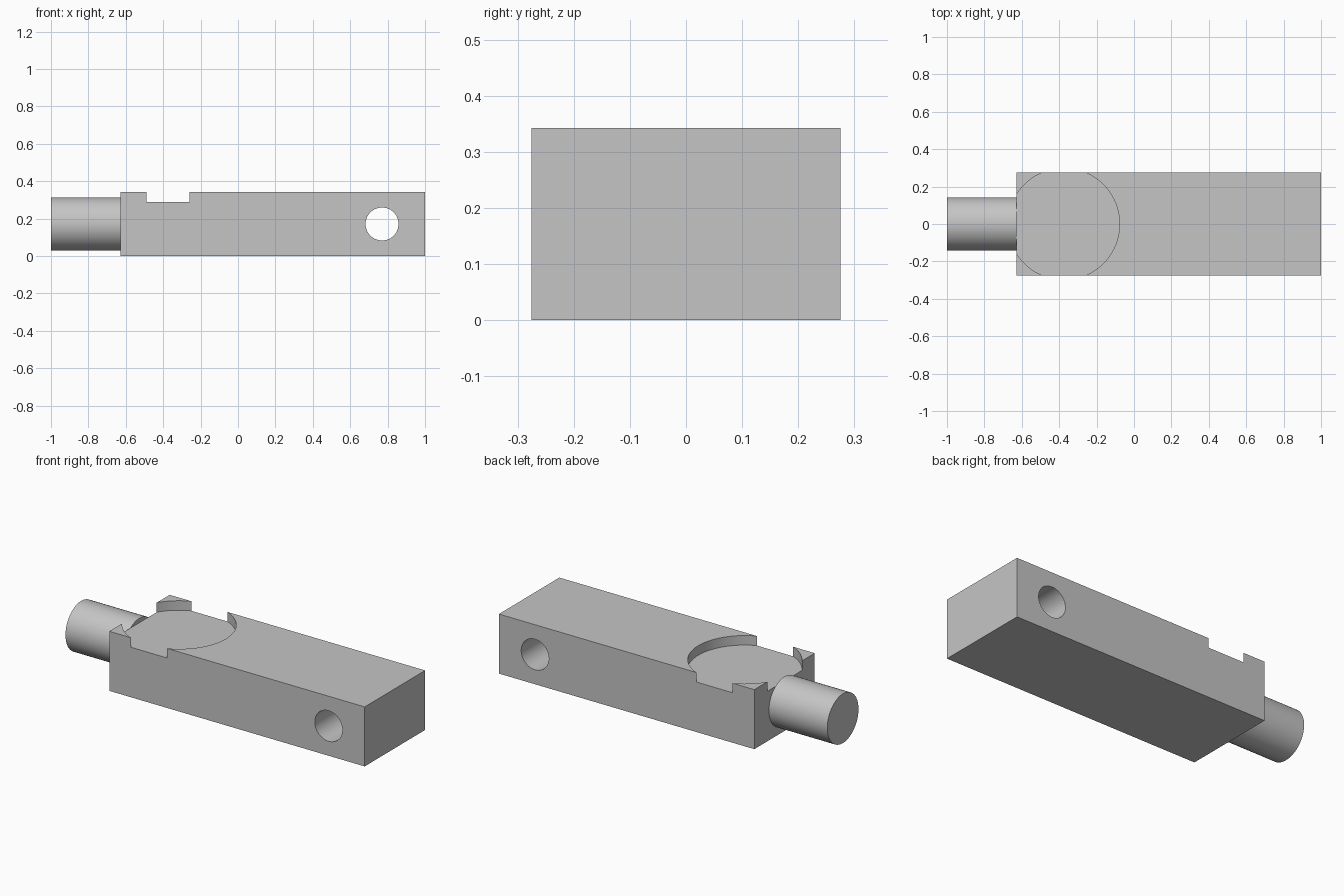
import bpy
from math import pi

default = bpy.data.objects.get("Cube")
if default:
    bpy.data.objects.remove(default, do_unlink=True)

# Single grey metal colour
grey = bpy.data.materials.new("plain_grey")
grey.use_nodes = True
colour = (0.56, 0.56, 0.56, 1)
grey.diffuse_color = colour
grey.node_tree.nodes["Principled BSDF"].inputs["Base Color"].default_value = colour

LEFT, SHOULDER, RIGHT = -1.0, -0.628, 1.0
WIDTH, HEIGHT = 0.55, 0.343
MID = HEIGHT / 2
FLOOR = 0.288


def cylinder(name, radius, depth, location, rotation=(0, 0, 0)):
    bpy.ops.mesh.primitive_cylinder_add(vertices=96, radius=radius, depth=depth,
                                        location=location, rotation=rotation)
    obj = bpy.context.object
    obj.name = name
    obj.data.materials.append(grey)
    return obj


def smooth(obj):
    bpy.ops.object.select_all(action='DESELECT')
    obj.select_set(True)
    bpy.context.view_layer.objects.active = obj
    bpy.ops.object.shade_smooth_by_angle(angle=pi / 6)


def cut(target, cutter):
    cutter.hide_render = True
    mod = target.modifiers.new(cutter.name, 'BOOLEAN')
    mod.operation = 'DIFFERENCE'
    mod.solver = 'EXACT'
    mod.object = cutter
    bpy.context.view_layer.objects.active = target
    bpy.ops.object.modifier_apply(modifier=mod.name)
    bpy.data.objects.remove(cutter, do_unlink=True)


# Rectangular bar
bpy.ops.mesh.primitive_cube_add(size=1, location=((SHOULDER + RIGHT) / 2, 0, MID))
bar = bpy.context.object
bar.name = "bar_body"
bar.scale = (RIGHT - SHOULDER, WIDTH, HEIGHT)
bpy.ops.object.transform_apply(location=False, rotation=False, scale=True)
bar.data.materials.append(grey)

# Round pocket in the top, breaking through the sides and the shoulder
cut(bar, cylinder("pocket_cutter", 0.298, 0.2, (-0.375, 0, FLOOR + 0.1)))

# Cross hole near the far end
cut(bar, cylinder("hole_cutter", 0.088, 1, (0.77, 0, MID), (pi / 2, 0, 0)))
smooth(bar)

# Round pin on the shoulder
pin = cylinder("end_pin", 0.142, SHOULDER - LEFT,
               ((LEFT + SHOULDER) / 2, 0, MID), (0, pi / 2, 0))
smooth(pin)
